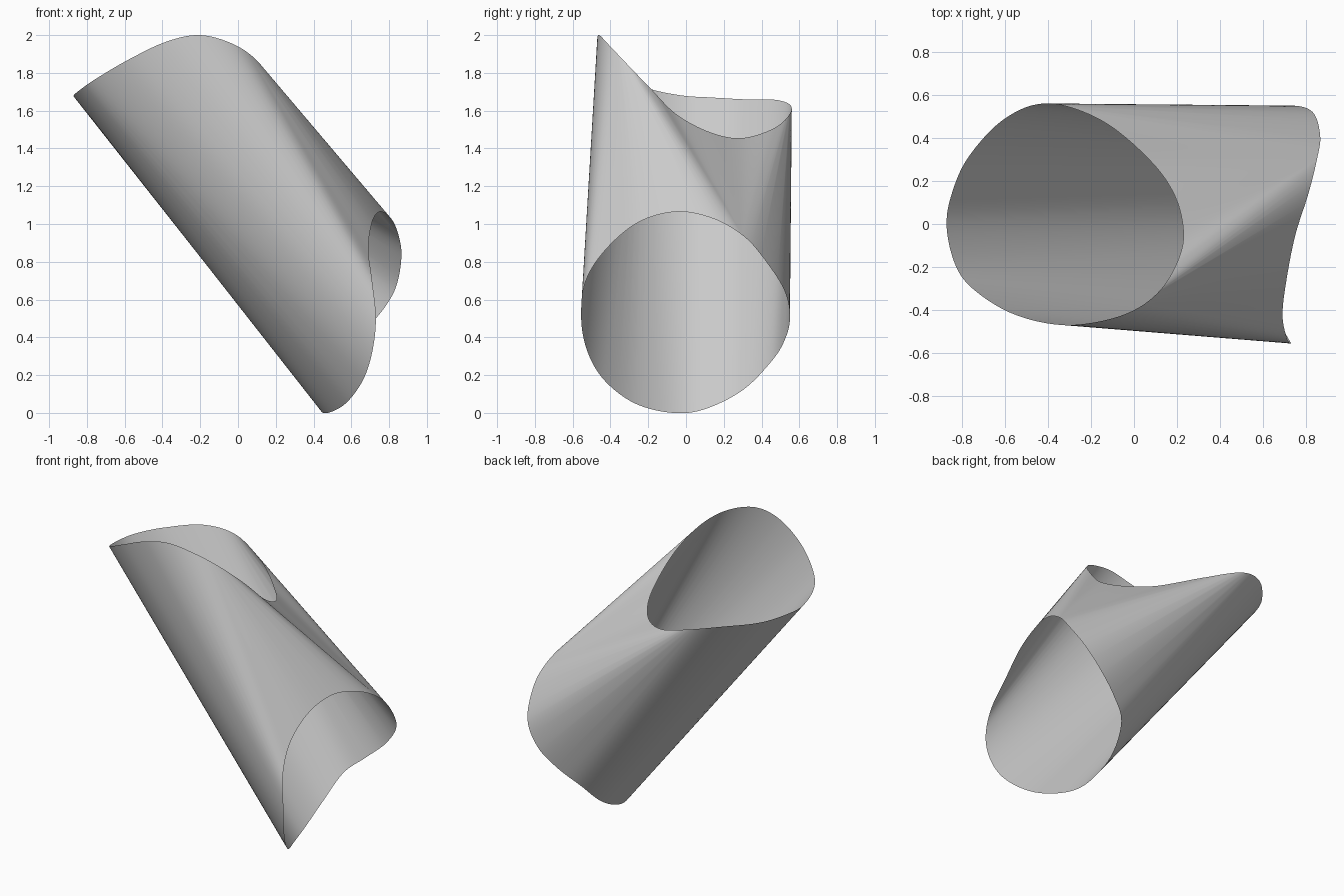
import bpy
from mathutils import Vector

if "Cube" in bpy.data.objects:
    bpy.data.objects.remove(bpy.data.objects["Cube"])

# Rim curves: control points run left/bottom -> front -> right/top -> back
UPPER = [(-.87, -.02, 1.68), (-.83, -.19, 1.715), (-.75, -.3, 1.77), (-.58, -.41, 1.87),
         (-.38, -.465, 1.965), (-.2, -.46, 2.0), (-.02, -.41, 1.95), (.11, -.32, 1.855),
         (.195, -.19, 1.72), (.23, -.05, 1.58), (.19, .13, 1.485), (.07, .3, 1.455),
         (-.15, .48, 1.515), (-.4, .56, 1.61), (-.6, .49, 1.655), (-.77, .31, 1.66),
         (-.85, .13, 1.67)]
LOWER = [(.435, .1, .02), (.475, -.07, 0), (.57, -.27, .05), (.66, -.43, .17),
         (.71, -.52, .32), (.73, -.555, .5), (.71, -.53, .7), (.69, -.42, .87),
         (.71, -.25, 1.01), (.75, -.05, 1.065), (.81, .14, 1.03), (.85, .3, .94),
         (.865, .41, .82), (.83, .52, .65), (.73, .55, .5), (.6, .52, .38),
         (.48, .45, .27), (.43, .3, .12)]
SUB = 8


def closed_curve(pts):
    """Closed Catmull-Rom curve through the points, first point repeated last."""
    p = [Vector(q) for q in pts]
    n, out = len(p), []
    for i in range(n):
        a, b, c, d = (p[(i + k) % n] for k in (-1, 0, 1, 2))
        for s in range(SUB):
            t = s / SUB
            out.append(.5 * (2*b + (c-a)*t + (2*a-5*b+4*c-d)*t*t + (3*b-a-3*c+d)*t**3))
    return out


def stretched_strip(u, l):
    """Triangles joining two loops along the taut (largest volume) set of rulings."""
    nu, nl = len(u), len(l)
    mid = Vector((0, 0, 1))
    u = [p - mid for p in u + u[:1]]
    l = [p - mid for p in l + l[:1]]
    best, came = {(0, 0): 0.0}, {}
    for i in range(nu + 1):
        for j in range(nl + 1):
            opts = []
            if i and (i-1, j) in best:
                opts.append((best[i-1, j] + u[i-1].dot(l[j].cross(u[i])), (i-1, j)))
            if j and (i, j-1) in best:
                opts.append((best[i, j-1] + u[i].dot(l[j-1].cross(l[j])), (i, j-1)))
            if opts and abs(i / nu - j / nl) < .2:
                best[i, j], came[i, j] = max(opts)
    faces, s = [], (nu, nl)
    while s != (0, 0):
        (i, j), (a, b) = s, came[s]
        third = i % nu if a != i else nu + j % nl
        faces.append((a % nu, nu + b % nl, third))
        s = (a, b)
    return faces


# Open twisted sleeve between the two rims
upper, lower = closed_curve(UPPER), closed_curve(LOWER)
mesh = bpy.data.meshes.new("twisted_sleeve")
mesh.from_pydata([tuple(p) for p in upper + lower], [], stretched_strip(upper, lower))
mesh.update()
sleeve = bpy.data.objects.new("twisted_sleeve", mesh)
bpy.context.collection.objects.link(sleeve)
bpy.context.view_layer.objects.active = sleeve
sleeve.select_set(True)
bpy.ops.object.shade_smooth_by_angle(angle=.6)
